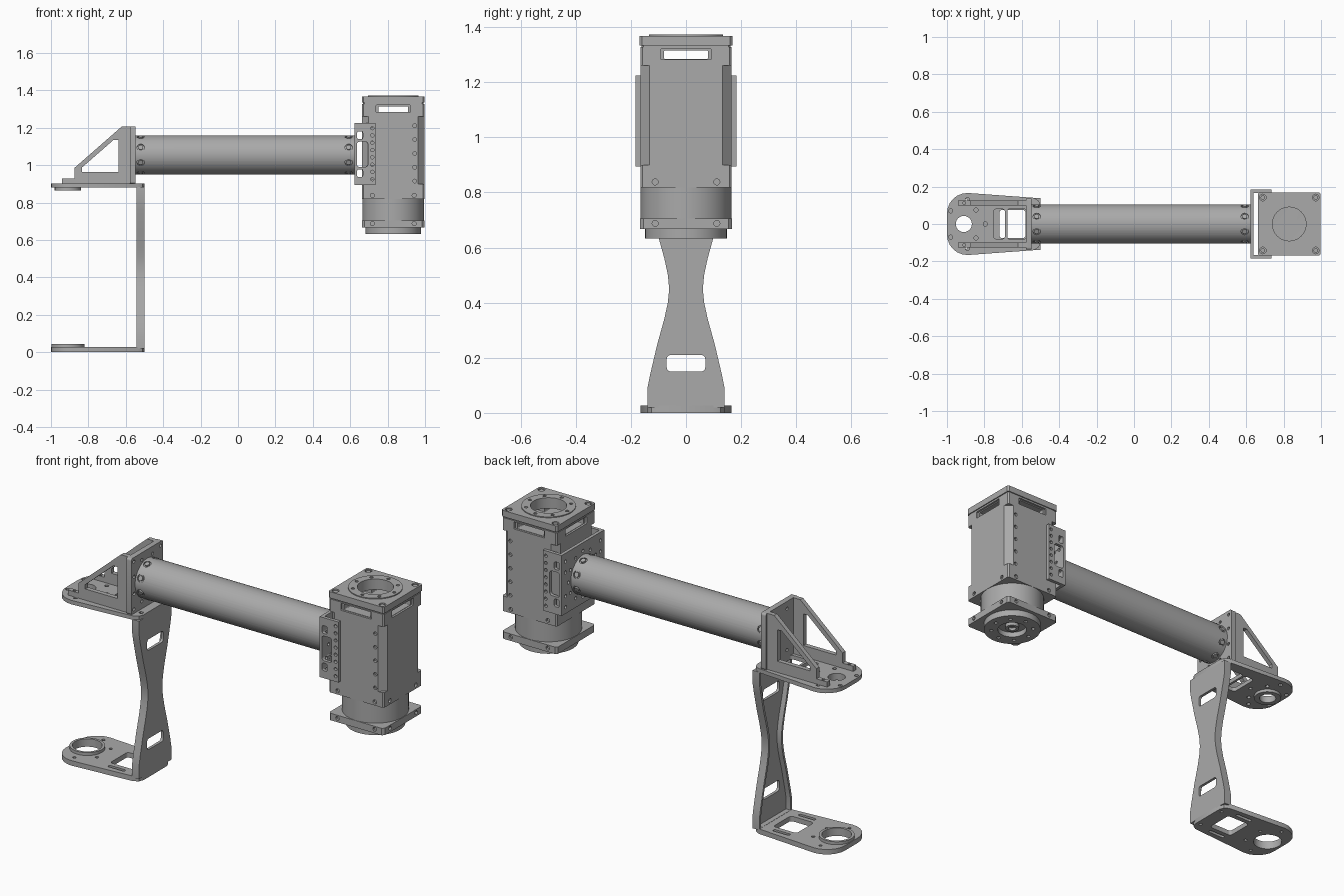
import bpy
import bmesh
from math import sin, cos, pi, radians
from mathutils import Matrix, Vector

cube = bpy.data.objects.get("Cube")
if cube:
    bpy.data.objects.remove(cube)

metal = bpy.data.materials.new("machined_grey")
metal.use_nodes = True
GREY = (0.4, 0.4, 0.4, 1)
metal.diffuse_color = GREY
metal.node_tree.nodes["Principled BSDF"].inputs["Base Color"].default_value = GREY

MOTOR_X, TUBE_Z, EYE_X = 0.83, 1.055, -0.91
SIDES = (-1, 1)


# ---- profile helpers ----
def circle(cx, cy, r, n=48):
    return [(cx + r * cos(2 * pi * i / n), cy + r * sin(2 * pi * i / n)) for i in range(n)]


def rounded(cx, cy, w, h, r=0.015, n=5):
    pts = []
    for k, (sx, sy) in enumerate([(1, 1), (-1, 1), (-1, -1), (1, -1)]):
        for i in range(n + 1):
            a = pi / 2 * (k + i / n)
            pts.append((cx + sx * (w / 2 - r) + r * cos(a), cy + sy * (h / 2 - r) + r * sin(a)))
    return pts


def chamfered(cx, cy, half, c):
    quarter = [(half, half - c), (half - c, half)]
    pts = []
    for k in range(4):
        for x, y in quarter:
            for _ in range(k):
                x, y = -y, x
            pts.append((cx + x, cy + y))
    return pts


def hole_ring(cx, cy, radius, r, count=8, phase=0.0):
    return [circle(cx + radius * cos(2 * pi * i / count + phase),
                   cy + radius * sin(2 * pi * i / count + phase), r, 12) for i in range(count)]


# ---- solid helpers ----
def add_prism(bm, axis, lo, hi, loop):
    place = {"x": lambda u, v, d: (d, u, v),
             "y": lambda u, v, d: (u, d, v),
             "z": lambda u, v, d: (u, v, d)}[axis]
    a = [bm.verts.new(place(u, v, lo)) for u, v in loop]
    b = [bm.verts.new(place(u, v, hi)) for u, v in loop]
    n = len(loop)
    bm.faces.new(a)
    bm.faces.new(b[::-1])
    for i in range(n):
        bm.faces.new((a[i], b[i], b[(i + 1) % n], a[(i + 1) % n]))


def make_object(name, bm):
    bmesh.ops.recalc_face_normals(bm, faces=bm.faces)
    mesh = bpy.data.meshes.new(name)
    bm.to_mesh(mesh)
    bm.free()
    ob = bpy.data.objects.new(name, mesh)
    bpy.context.collection.objects.link(ob)
    return ob


def cut_with(ob, bm):
    cutter = make_object("cutter", bm)
    cutter.hide_render = True
    mod = ob.modifiers.new("cut", "BOOLEAN")
    mod.operation, mod.solver, mod.object = "DIFFERENCE", "EXACT", cutter
    bpy.context.view_layer.objects.active = ob
    bpy.ops.object.modifier_apply(modifier=mod.name)
    bpy.data.objects.remove(cutter)


def part(name, axis, lo, hi, loops, cuts=()):
    bm = bmesh.new()
    for loop in loops:
        add_prism(bm, axis, lo, hi, loop)
    ob = make_object(name, bm)
    ob.data.materials.append(metal)
    for c_axis, c_lo, c_hi, c_loops in cuts:
        bm = bmesh.new()
        for loop in c_loops:
            add_prism(bm, c_axis, c_lo, c_hi, loop)
        cut_with(ob, bm)
    bpy.ops.object.select_all(action="DESELECT")
    ob.select_set(True)
    bpy.context.view_layer.objects.active = ob
    bpy.ops.object.shade_smooth_by_angle(angle=radians(30))
    return ob


# ---- clamp arm: two plates joined by a waisted channel ----
def plate_outline():
    top = [(-0.5, 0.1), (-0.51, 0.125), (-0.535, 0.14), (-0.89, 0.166)]
    top += [(-0.89 - 0.11 * sin(a), 0.056 + 0.11 * cos(a)) for a in (radians(15 * i) for i in range(1, 7))]
    return top + [(x, -y) for x, y in reversed(top)]


plate_holes = [circle(x, s * y, 0.011, 12) for s in SIDES
               for x, y in [(-0.98, 0.07), (-0.845, 0.075), (-0.89, 0.13), (-0.525, 0.085)]]
part("upper_plate", "z", 0.88, 0.902, [plate_outline()],
     [("z", 0.8, 1, [circle(EYE_X, 0, 0.043), rounded(-0.72, 0, 0.06, 0.16), rounded(-0.627, 0, 0.1, 0.165),
                     circle(-0.795, 0, 0.011, 12)] + plate_holes)])
part("upper_boss", "z", 0.864, 0.88, [circle(EYE_X, 0, 0.07)], [("z", 0.8, 1, [circle(EYE_X, 0, 0.043)])])
part("lower_plate", "z", 0, 0.027, [plate_outline()],
     [("z", -0.1, 0.1, [circle(EYE_X, 0, 0.074), rounded(-0.65, 0, 0.14, 0.15)]
       + [rounded(-0.655, s * 0.11, 0.1, 0.018, 0.008) for s in SIDES]
       + [circle(x, s * y, 0.009, 12) for s in SIDES
          for x, y in [(-0.81, 0.06), (-0.9, 0.125), (-0.525, 0.085)]])])
part("lower_collar", "z", 0.027, 0.043, [circle(EYE_X, 0, 0.088)], [("z", 0, 0.1, [circle(EYE_X, 0, 0.074)])])


def waist(inset, z_end):
    half = [(0.14, z_end), (0.14, 0.09), (0.13, 0.14), (0.104, 0.25), (0.079, 0.34), (0.066, 0.4), (0.061, 0.45)]
    side = [(y - inset, z) for y, z in half]
    side += [(y, 0.902 - z) for y, z in reversed(side[:-1])]
    return side + [(-y, z) for y, z in reversed(side)]


part("arm_channel", "x", -0.542, -0.5, [waist(0, 0.02)],
     [("x", -0.6, -0.515, [waist(0.013, 0.028)]),
      ("x", -0.6, -0.4, [rounded(0, z, 0.14, 0.06) for z in (0.18, 0.722)])])

# ---- gusset bracket holding the tube ----
gusset = [(-0.94, 0.9), (-0.94, 0.93), (-0.875, 0.93), (-0.875, 0.985), (-0.62, 1.208), (-0.57, 1.208), (-0.57, 0.9)]
window = [(-0.835, 0.963), (-0.64, 0.963), (-0.64, 1.135), (-0.665, 1.135), (-0.835, 0.987)]
for s, label in ((-1, "right"), (1, "left")):
    lo, hi = sorted((s * 0.1, s * 0.125))
    part(label + "_gusset", "y", lo, hi, [gusset],
         [("y", -1, 1, [window]),
          ("z", 0.9, 0.95, [circle(-0.908, s * 0.1125, 0.008, 12)])])
part("tube_end_plate", "x", -0.578, -0.548, [rounded(0, 1.054, 0.275, 0.308, 0.012)],
     [("x", -0.7, -0.5, hole_ring(0, TUBE_Z, 0.122, 0.009, 8, pi / 8)
       + [circle(s * 0.115, z, 0.009, 12) for s in SIDES for z in (0.925, 1.185)])])

# ---- round boom tube with radial screws ----
tube = part("boom_tube", "x", -0.55, 0.622, [circle(0, TUBE_Z, 0.105, 64)])


def radial_discs(r, depth, height):
    bm = bmesh.new()
    for x in (-0.52, 0.592):
        for i in range(8):
            d = Vector((0, cos(pi / 8 + i * pi / 4), sin(pi / 8 + i * pi / 4)))
            m = Matrix.Translation(Vector((x, 0, TUBE_Z)) + d * depth) @ d.to_track_quat("Z", "Y").to_matrix().to_4x4()
            bmesh.ops.create_cone(bm, cap_ends=True, segments=16, radius1=r, radius2=r, depth=height, matrix=m)
    return bm


cut_with(tube, radial_discs(0.02, 0.108, 0.022))
screws = make_object("tube_screws", radial_discs(0.013, 0.1, 0.014))
screws.data.materials.append(metal)

# ---- saddle bracket around the motor ----
half_saddle = [(0.622, 0.184), (0.735, 0.184), (0.735, 0.166), (0.64, 0.166)]
saddle = half_saddle + [(x, -y) for x, y in reversed(half_saddle)]
part("saddle_bracket", "z", 0.895, 1.225, [saddle],
     [("y", -1, 1, [rounded(0.652, 1.16, 0.03, 0.042, 0.008), rounded(0.665, 1.058, 0.06, 0.135),
                    rounded(0.652, 0.957, 0.03, 0.042, 0.008)]
       + [circle(0.718, 0.925 + 0.039 * i, 0.009, 12) for i in range(8)]),
      ("x", 0.5, 0.7, hole_ring(0, TUBE_Z, 0.125, 0.009, 12)
       + [circle(s * 0.15, z, 0.009, 12) for s in SIDES for z in (0.93, 0.99, 1.12, 1.18)])])


# ---- motor housing ----
def square(half):
    return chamfered(MOTOR_X, 0, half, 0.008)


part("motor_body", "z", 0.9, 1.26, [chamfered(MOTOR_X, 0, 0.166, 0.034)],
     [("y", y - 0.012, y + 0.012, [circle(x, 0.915 + 0.074 * i, 0.01, 12) for x in (0.715, 0.945) for i in range(5)])
      for y in (-0.166, 0.166)])
part("motor_lower_block", "z", 0.818, 0.9, [square(0.166)],
     [("y", y - 0.012, y + 0.012, [circle(MOTOR_X + s * 0.112, 0.838, 0.011, 12) for s in SIDES])
      for y in (-0.166, 0.166)]
     + [("x", 0.984, 1.1, [circle(s * 0.112, 0.838, 0.011, 12) for s in SIDES])])
slot, recess = (0.16, 0.03), (0.185, 0.038)
part("motor_upper_block", "z", 1.26, 1.328, [square(0.166)],
     [("x", 0.5, 1.1, [rounded(0, 1.3, *slot, 0.004)]),
      ("y", -0.3, 0.3, [rounded(MOTOR_X, 1.3, *slot, 0.004)]),
      ("x", 0.985, 1.1, [rounded(0, 1.302, *recess, 0.004)]),
      ("x", 0.6, 0.675, [rounded(0, 1.302, *recess, 0.004)]),
      ("y", -0.3, -0.155, [rounded(MOTOR_X, 1.302, *recess, 0.004)]),
      ("y", 0.155, 0.3, [rounded(MOTOR_X, 1.302, *recess, 0.004)]),
      ("z", 1.287, 1.4, [circle(MOTOR_X, 0, 0.09)])])
part("cap_gasket", "z", 1.328, 1.334, [square(0.162)], [("z", 1.3, 1.4, [circle(MOTOR_X, 0, 0.09)])])
part("motor_cap", "z", 1.334, 1.368, [square(0.168)],
     [("z", 1.3, 1.4, [circle(MOTOR_X, 0, 0.09)]),
      ("z", 1.355, 1.4, hole_ring(MOTOR_X, 0, 0.2, 0.018, 4, pi / 4))])
part("cap_screws", "z", 1.35, 1.364, hole_ring(MOTOR_X, 0, 0.2, 0.012, 4, pi / 4))
part("cap_ring", "z", 1.368, 1.373, [circle(MOTOR_X, 0, 0.135, 64)],
     [("z", 1.3, 1.4, [circle(MOTOR_X, 0, 0.09)] + hole_ring(MOTOR_X, 0, 0.113, 0.009))])

# ---- motor neck and output flange ----
part("motor_neck", "z", 0.7, 0.818, [circle(MOTOR_X, 0, 0.165, 64)])
part("output_flange", "z", 0.667, 0.705, [chamfered(MOTOR_X, 0, 0.167, 0.012)],
     [("y", y - 0.012, y + 0.012, [circle(MOTOR_X + s * 0.112, 0.688, 0.011, 12) for s in SIDES])
      for y in (-0.167, 0.167)]
     + [("x", 0.985, 1.1, [circle(s * 0.112, 0.688, 0.011, 12) for s in SIDES])])
part("output_disc", "z", 0.632, 0.667, [circle(MOTOR_X, 0, 0.148, 64)],
     [("z", 0.6, 0.66, [circle(MOTOR_X, 0, 0.075)]),
      ("z", 0.6, 0.645, hole_ring(MOTOR_X, 0, 0.11, 0.01))])
part("output_hub", "z", 0.64, 0.662, [circle(MOTOR_X, 0, 0.035, 32)], [("z", 0.6, 0.655, [circle(MOTOR_X, 0, 0.02, 24)])])
